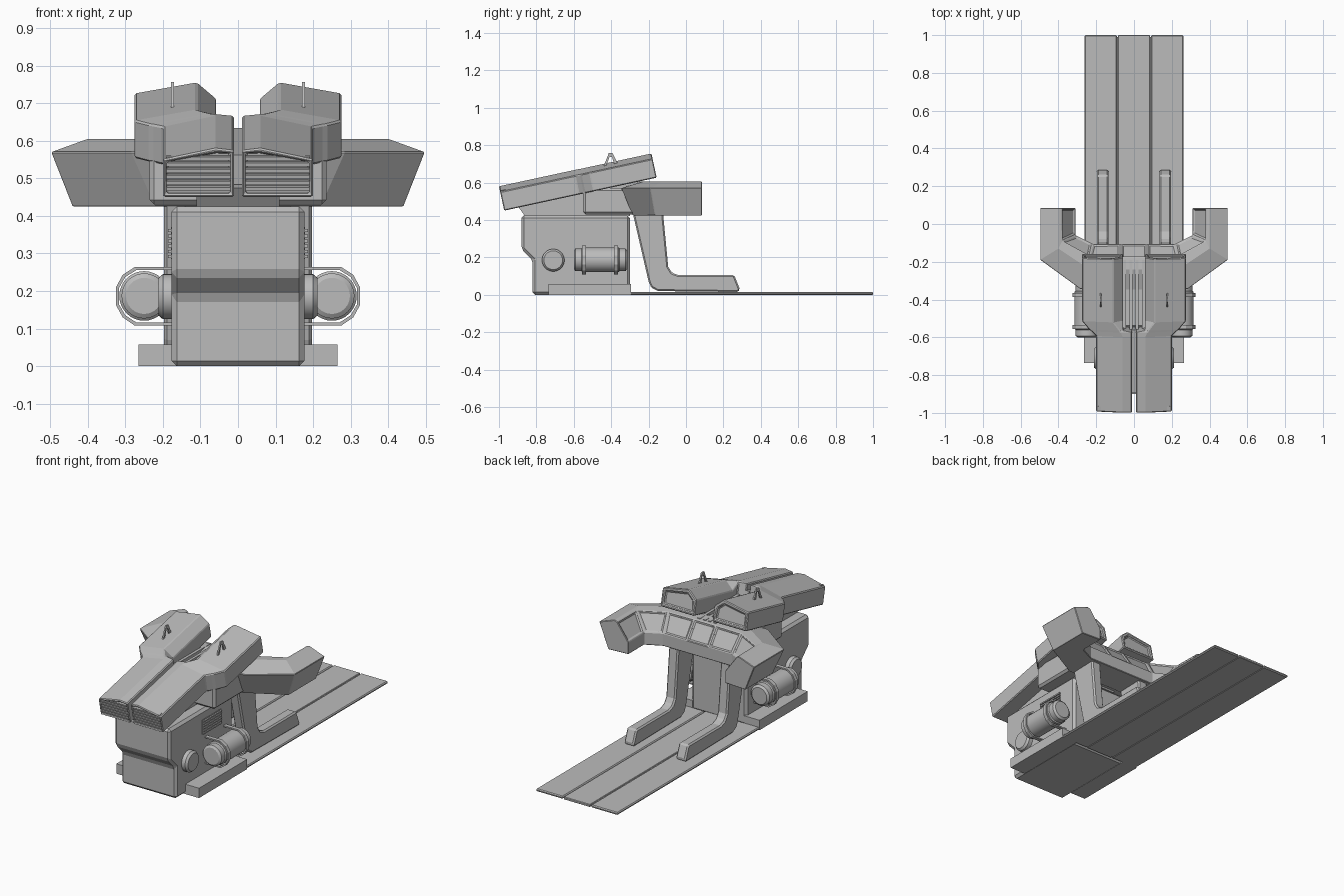
import bpy, bmesh, math

if "Cube" in bpy.data.objects:
    bpy.data.objects.remove(bpy.data.objects["Cube"])

grey = bpy.data.materials.new("plain_grey")
grey.use_nodes = True
COLOR = (0.5, 0.5, 0.5, 1)
grey.diffuse_color = COLOR
grey.node_tree.nodes["Principled BSDF"].inputs["Base Color"].default_value = COLOR


def finish(name, bm, bevel=0, mirror=False, smooth=False):
    bmesh.ops.recalc_face_normals(bm, faces=bm.faces[:])
    mesh = bpy.data.meshes.new(name)
    bm.to_mesh(mesh)
    bm.free()
    mesh.materials.append(grey)
    ob = bpy.data.objects.new(name, mesh)
    bpy.context.collection.objects.link(ob)
    if bevel:
        m = ob.modifiers.new("edge", "BEVEL")
        m.width, m.segments, m.limit_method = bevel, 1, "ANGLE"
        m.angle_limit = math.radians(35)
    if mirror:
        ob.modifiers.new("mirror", "MIRROR")
    if smooth:
        bpy.ops.object.select_all(action="DESELECT")
        ob.select_set(True)
        bpy.context.view_layer.objects.active = ob
        bpy.ops.object.shade_smooth_by_angle(angle=math.radians(30))
    return ob


def loft(sections):
    """Skin a row of matching closed sections and cap both ends."""
    bm = bmesh.new()
    rings = [[bm.verts.new(p) for p in s] for s in sections]
    n = len(rings[0])
    strips = [[] for _ in range(n)]
    for a, b in zip(rings, rings[1:]):
        for i in range(n):
            j = (i + 1) % n
            strips[i].append(bm.faces.new((a[i], a[j], b[j], b[i])))
    caps = [bm.faces.new(rings[0]), bm.faces.new(rings[-1])]
    bmesh.ops.recalc_face_normals(bm, faces=bm.faces[:])
    return bm, strips, caps


def prism(name, pts, axis, a, b, **kw):
    def place(p, t):
        return (t, p[0], p[1]) if axis == "x" else (p[0], t, p[1])
    bm = loft([[place(p, t) for p in pts] for t in (a, b)])[0]
    return finish(name, bm, **kw)


def box(name, x, y, z, **kw):
    pts = [(y[0], z[0]), (y[1], z[0]), (y[1], z[1]), (y[0], z[1])]
    return prism(name, pts, "x", x[0], x[1], **kw)


def lathe(name, centre, profile, axis, **kw):
    """Round part from (distance along axis, radius) pairs."""
    rings = []
    for t, r in profile:
        ring = []
        for k in range(32):
            a = math.tau * k / 32
            u, w = r * math.cos(a), r * math.sin(a)
            off = (t, u, w) if axis == "x" else (u, t, w)
            ring.append([c + o for c, o in zip(centre, off)])
        rings.append(ring)
    return finish(name, loft(rings)[0], smooth=True, **kw)


# Floor plate in three planks over a thin core, and side steps
box("floor_core", (-.25, .25), (-.29, .99), (.003, .01))
box("floor_plank_middle", (-.085, .085), (-.3, 1), (0, .015), bevel=.003)
box("floor_plank_side", (.09, .262), (-.3, 1), (0, .015), bevel=.005, mirror=True)
box("side_step", (.165, .265), (-.735, -.295), (0, .057), mirror=True)

# Main pedestal
prism("pedestal", [(-.82, 0), (-.82, .185), (-.88, .245), (-.88, .425),
                   (-.3, .425), (-.3, 0)], "x", -.177, .177, bevel=.014)
prism("hood_mount", [(-.86, .42), (-.9, .475), (-.5, .56), (-.3, .57), (-.3, .42)],
      "x", -.11, .11)
box("console_core", (-.235, .235), (-.55, -.25), (.43, .57), bevel=.012)

# Curved legs running into floor rails
prism("leg", [(-.29, .46), (-.2, .07), (-.185, .038), (-.15, .02), (.28, .015), (.288, .03),
              (.258, .105), (-.04, .105), (-.075, .118), (-.095, .15), (-.125, .46)],
      "x", .135, .197, bevel=.008, mirror=True)

# Tanks with straps, round side pods and vents
lathe("tank", (.25, 0, .187), [(-.6, .048), (-.592, .06), (-.56, .06), (-.555, .066),
      (-.36, .066), (-.355, .06), (-.323, .06), (-.313, .048)], "y", mirror=True)
strap = [(.17, .264), (.275, .264), (.307, .243), (.325, .21),
         (.325, .163), (.307, .13), (.275, .108), (.17, .108)]
inner = [(.17 + (x - .17) * .95, .186 + (z - .186) * .9) for x, z in reversed(strap)]
for label, y in (("front", -.545), ("rear", -.375)):
    prism("tank_strap_" + label, strap + inner, "y", y - .011, y + .011, mirror=True)
lathe("round_pod", (0, -.71, .185), [(.16, .06), (.2, .06), (.212, .05)], "x", mirror=True)
box("vent_back", (.17, .179), (-.58, -.41), (.285, .37), mirror=True)
for k in range(6):
    z = .288 + k * .0138
    box("vent_slat", (.175, .187), (-.578, -.412), (z, z + .008), mirror=True)

# Wraparound control console: half sections from the middle out to the arm end
LEVELS = (.43, .425, .57, .605, .6, .5)
half = [
    [(.07, -.105), (.07, -.28), (.07, -.35), (.07, -.24), (.07, -.175), (.07, -.105)],
    [(.22, -.105), (.22, -.285), (.285, -.345), (.25, -.23), (.235, -.17), (.22, -.105)],
    [(.31, -.06), (.44, -.165), (.497, -.19), (.4, -.13), (.38, -.09), (.31, -.06)],
    [(.31, .085), (.44, .085), (.497, .085), (.4, .085), (.383, .085), (.31, .085)],
]
right = [[(x, y, z) for (x, y), z in zip(s, LEVELS)] for s in half]
left = [[(-x, y, z) for x, y, z in s] for s in reversed(right)]
bm, strips, caps = loft(left + right)
bmesh.ops.inset_individual(bm, faces=strips[4], thickness=.012, depth=0)
bmesh.ops.inset_individual(bm, faces=strips[4], thickness=.003, depth=-.006)
finish("control_console", bm, bevel=.004)

# Split hood, tilted up towards the rear
TILT = math.radians(12.2)
C, S = math.cos(TILT), math.sin(TILT)


def tilt(x, v, w):
    return (x, -1 + v * C - w * S, .58 + v * S + w * C)


# Rows: length, inner side, outer side, ridge, inner shoulder drop
rows = [(0, .01, .2, .06, -.006), (.41, .01, .2, .06, -.006), (.435, .01, .225, .07, -.006),
        (.445, .058, .238, .075, -.008), (.49, .058, .275, .11, -.045),
        (.834, .058, .275, .11, -.045)]
sections = [[tilt(xi, v, -.133), tilt(xo, v, -.133), tilt(xo, v, -.03),
             tilt(xr, v, 0), tilt(xi, v, drop)] for v, xi, xo, xr, drop in rows]
bm, strips, caps = loft(sections)
bmesh.ops.inset_individual(bm, faces=[caps[0]], thickness=.013, depth=0)
bmesh.ops.inset_individual(bm, faces=[caps[0]], thickness=.001, depth=-.025)
bmesh.ops.inset_individual(bm, faces=[caps[1]], thickness=.022, depth=0)
bmesh.ops.inset_individual(bm, faces=[caps[1]], thickness=.004, depth=-.012)
finish("hood_half", bm, bevel=.005, mirror=True)


def tilted_box(name, x, v, w):
    ring = [(x[0], w[0]), (x[1], w[0]), (x[1], w[1]), (x[0], w[1])]
    bm = loft([[tilt(a, t, b) for a, b in ring] for t in v])[0]
    return finish(name, bm, mirror=True)


# Grille slats, centre spine, and rails between the rear lobes
for k in range(6):
    w = -.117 + k * .0165
    tilted_box("grille_slat", (.02, .19), (.004, .03), (w, w + .01))
tilted_box("hood_spine", (0, .012), (.1, .44), (-.12, -.04))
for label, x in (("inner", .015), ("outer", .05)):
    box("centre_rail_" + label, (x - .008, x + .008), (-.57, -.19), (.55, .605), mirror=True)

# Lifting loops on the hood
loop = [(-.443, .68), (-.413, .757), (-.392, .757), (-.362, .695)]
hole = [(-.383, .698), (-.396, .738), (-.409, .738), (-.428, .685)]
prism("lifting_loop", loop + hole, "x", .171, .179, mirror=True)
